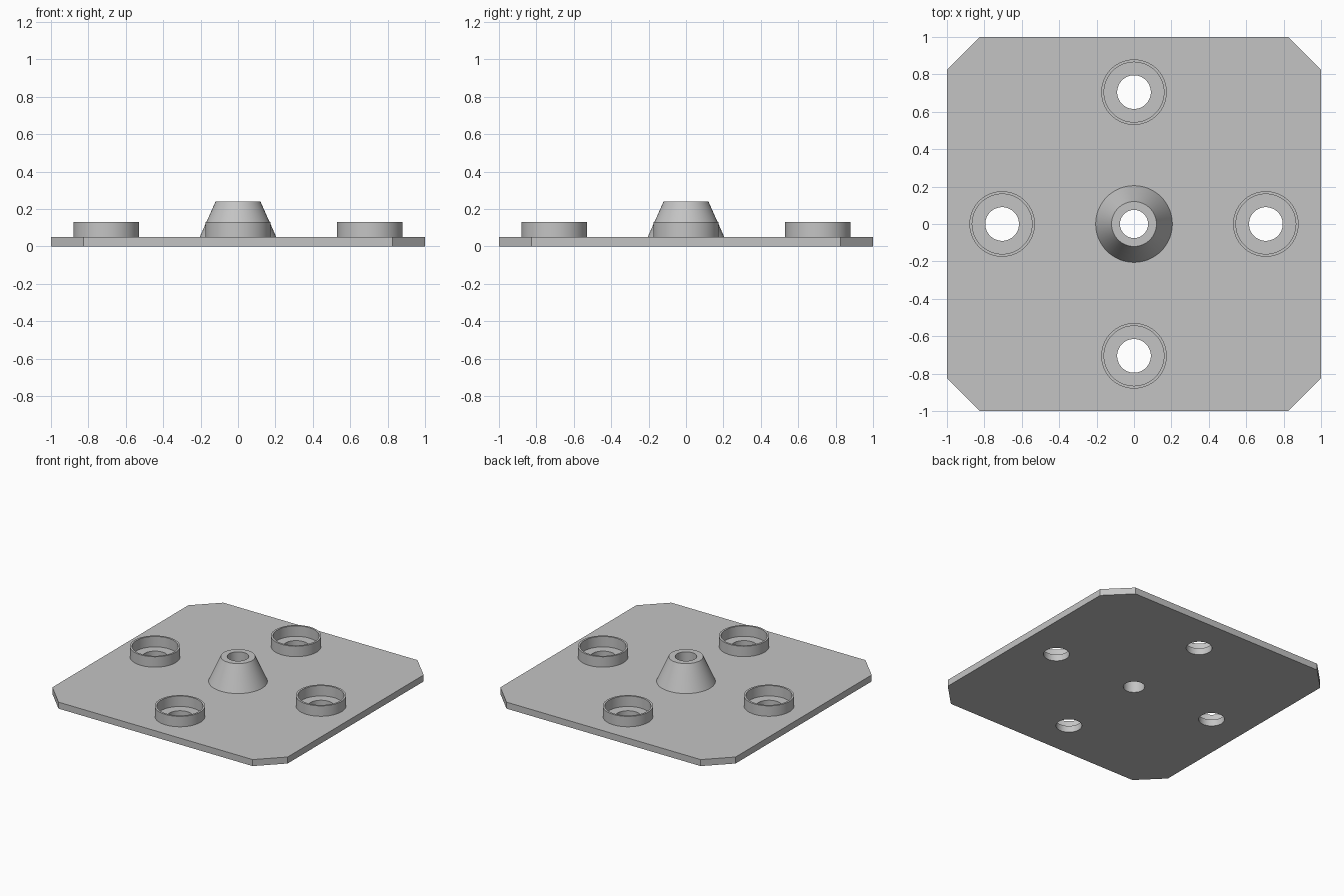
import bpy, bmesh, math

if "Cube" in bpy.data.objects:
    bpy.data.objects.remove(bpy.data.objects["Cube"])

SEG = 64
PLATE_TOP = 0.05
BOSS_OFFSET = 0.705
BOSS_HOLE, CONE_HOLE = 0.09, 0.075

grey = bpy.data.materials.new("plain_grey")
grey.use_nodes = True
colour = (0.55, 0.55, 0.55, 1)
grey.diffuse_color = colour
grey.node_tree.nodes["Principled BSDF"].inputs["Base Color"].default_value = colour


def circle(r, cx=0, cy=0):
    steps = [2 * math.pi * i / SEG for i in range(SEG)]
    return [(cx + r * math.cos(a), cy + r * math.sin(a)) for a in steps]


def finish(name, bm):
    bmesh.ops.recalc_face_normals(bm, faces=bm.faces)
    mesh = bpy.data.meshes.new(name)
    bm.to_mesh(mesh)
    bm.free()
    mesh.materials.append(grey)
    obj = bpy.data.objects.new(name, mesh)
    bpy.context.collection.objects.link(obj)
    bpy.ops.object.select_all(action='DESELECT')
    obj.select_set(True)
    bpy.context.view_layer.objects.active = obj
    bpy.ops.object.shade_smooth_by_angle(angle=math.radians(30))
    return obj


def pierced_plate(name, loops, height):
    """Fill an outline with holes and extrude it upward."""
    bm = bmesh.new()
    for loop in loops:
        vs = [bm.verts.new((x, y, 0)) for x, y in loop]
        for a, b in zip(vs, vs[1:] + vs[:1]):
            bm.edges.new((a, b))
    bmesh.ops.triangle_fill(bm, edges=bm.edges[:], use_beauty=True, normal=(0, 0, 1))
    ext = bmesh.ops.extrude_face_region(bm, geom=bm.faces[:], use_keep_orig=True)
    top = [v for v in ext["geom"] if isinstance(v, bmesh.types.BMVert)]
    bmesh.ops.translate(bm, verts=top, vec=(0, 0, height))
    return finish(name, bm)


def lathe(name, profile, location=(0, 0, 0)):
    """Turn an (radius, height) profile around z; open where it meets the plate."""
    bm = bmesh.new()
    rings = [[bm.verts.new((x, y, z)) for x, y in circle(r)] for r, z in profile]
    for low, high in zip(rings, rings[1:]):
        for i in range(SEG):
            j = (i + 1) % SEG
            bm.faces.new((low[i], low[j], high[j], high[i]))
    # Make the wall directions consistent, with the first wall facing outward
    obj = finish(name, bm)
    if obj.data.polygons[0].normal.x < 0:
        obj.data.flip_normals()
    obj.location = location
    return obj


# Square base plate with clipped corners and five through holes
c = 0.825
outline = [(c, -1), (1, -c), (1, c), (c, 1), (-c, 1), (-1, c), (-1, -c), (-c, -1)]
spots = {"right": (-BOSS_OFFSET, 0), "left": (BOSS_OFFSET, 0),
         "front": (0, -BOSS_OFFSET), "back": (0, BOSS_OFFSET)}
holes = [circle(BOSS_HOLE, x, y) for x, y in spots.values()]
pierced_plate("base_plate", [outline, circle(CONE_HOLE)] + holes, PLATE_TOP)

# Central tapered boss with a straight bore
lathe("center_cone", [(0.205, PLATE_TOP), (0.12, 0.24), (CONE_HOLE, 0.24),
                      (CONE_HOLE, PLATE_TOP)])

# Four thin collars around the outer holes
for side, (x, y) in spots.items():
    lathe(side + "_collar", [(0.175, PLATE_TOP), (0.175, 0.13), (0.16, 0.13),
                             (0.16, PLATE_TOP)], (x, y, 0))
